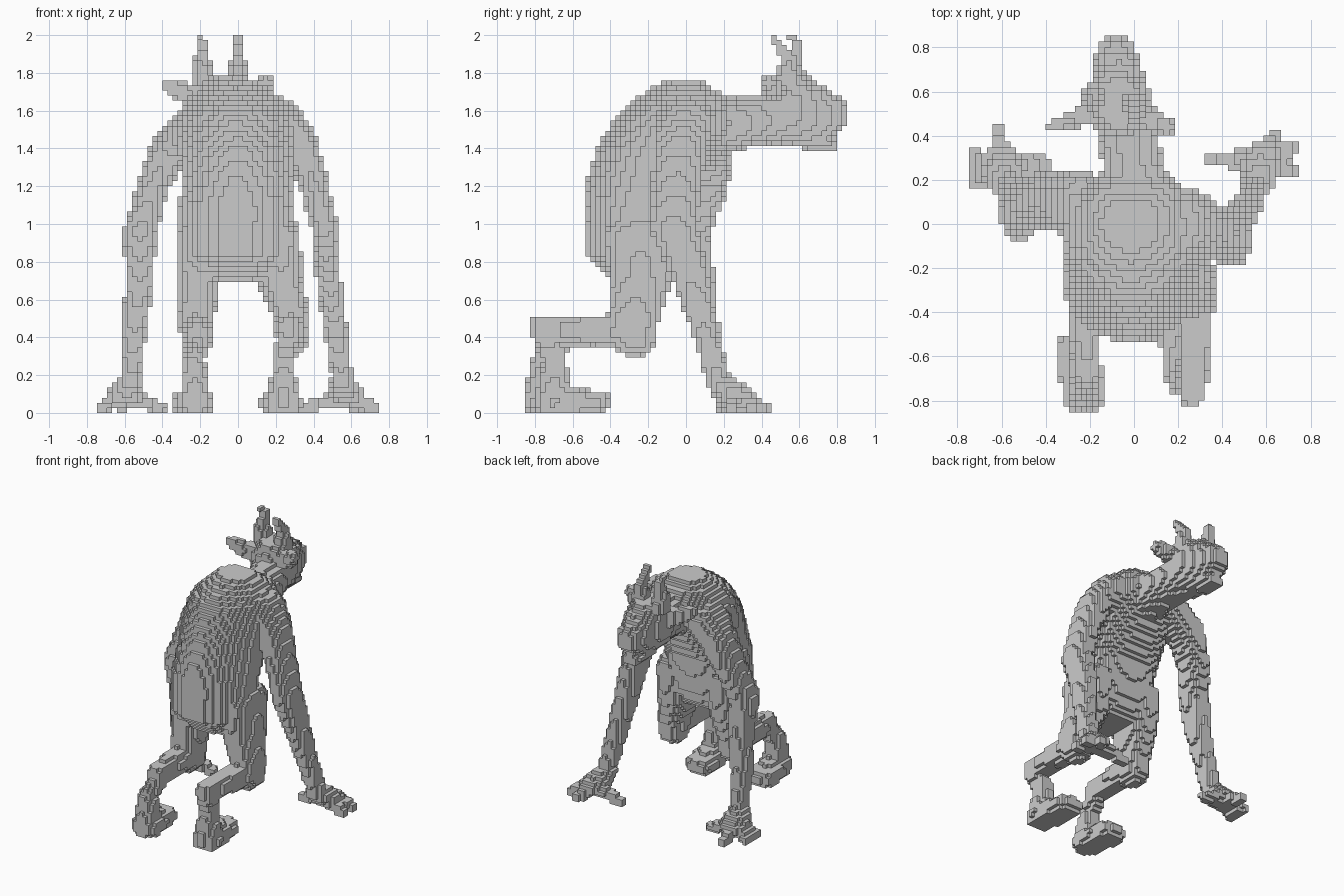
import bpy, bmesh, math
from mathutils import Vector

C = 2 / 75            # block size
owner = {}            # block cell -> part name


def fill(part, center, radii, power=2.3):
    """Fill the blocks inside one rounded ellipsoid."""
    lo = [math.floor((c - r) / C) for c, r in zip(center, radii)]
    hi = [math.ceil((c + r) / C) for c, r in zip(center, radii)]
    for i in range(lo[0], hi[0]):
        for j in range(lo[1], hi[1]):
            for k in range(max(0, lo[2]), hi[2]):
                p = [(n + 0.5) * C for n in (i, j, k)]
                d = sum((abs(a - c) / r) ** power for a, c, r in zip(p, center, radii))
                if d <= 1:
                    owner.setdefault((i, j, k), part)


def limb(part, *knots, power=2.3):
    """Sweep an ellipsoid through knots (x, y, z, rx, ry, rz)."""
    for a, b in zip(knots, knots[1:]):
        n = max(1, math.ceil((Vector(b[:3]) - Vector(a[:3])).length / (C * 0.5)))
        for s in range(n + 1):
            v = [p + (q - p) * s / n for p, q in zip(a, b)]
            fill(part, v[:3], v[3:], power)


def loft(part, rows, back=1.75, front=2.6):
    """Stack horizontal sections (z, x0, x1, y0, y1), sharper towards the back."""
    for a, b in zip(rows, rows[1:]):
        for k in range(round(a[0] / C), round(b[0] / C)):
            t = ((k + 0.5) * C - a[0]) / (b[0] - a[0])
            x0, x1, y0, y1 = [p + (q - p) * t for p, q in zip(a[1:], b[1:])]
            for i in range(math.floor(x0 / C), math.ceil(x1 / C)):
                for j in range(math.floor(y0 / C), math.ceil(y1 / C)):
                    u = abs((i + .5) * C - (x0 + x1) / 2) / ((x1 - x0) / 2)
                    v = ((j + .5) * C - (y0 + y1) / 2) / ((y1 - y0) / 2)
                    power = back if v < 0 else front
                    if u ** power + abs(v) ** power <= 1:
                        owner.setdefault((i, j, k), part)


# hunched torso
loft("torso", [
    (0.68, -.18, .17, -.38, -.15), (0.76, -.29, .28, -.46, -.09),
    (0.84, -.31, .29, -.54, -.06), (1.10, -.31, .29, -.545, -.02),
    (1.25, -.30, .29, -.525, .08), (1.40, -.31, .30, -.475, .18),
    (1.50, -.32, .30, -.415, .24), (1.60, -.30, .28, -.345, .24),
    (1.68, -.24, .22, -.24, .20), (1.76, -.13, .10, -.11, .09)])

# neck, skull, muzzle, chin
limb("neck", (0, .1, 1.52, .17, .12, .17), (0, .25, 1.53, .14, .1, .14),
     (-.04, .45, 1.55, .13, .1, .13))
limb("head", (-.06, .49, 1.61, .15, .09, .19), (-.07, .60, 1.61, .14, .09, .19),
     (-.075, .70, 1.58, .11, .08, .15), (-.08, .78, 1.58, .09, .075, .10))
limb("chin", (-.07, .60, 1.46, .10, .08, .05), (-.08, .75, 1.42, .07, .06, .045))

# ears
limb("left_ear", (-.2, .5, 1.67, .05, .05, .07), (-.31, .46, 1.70, .04, .03, .05),
     (-.38, .44, 1.74, .025, .02, .025))
limb("right_ear", (.06, .48, 1.69, .05, .05, .06), (.155, .44, 1.75, .025, .04, .045))

# horns
limb("left_horn", (-.18, .57, 1.76, .055, .07, .05), (-.19, .57, 1.86, .04, .05, .04),
     (-.19, .585, 1.94, .03, .03, .03), (-.2, .57, 1.98, .025, .025, .022))
limb("right_horn", (.0, .54, 1.76, .055, .07, .05), (.0, .54, 1.86, .04, .04, .04),
     (.0, .52, 1.91, .03, .03, .03), (.0, .48, 1.96, .025, .025, .03),
     (.0, .465, 1.98, .022, .022, .02))

# arms
limb("right_arm", (.22, .0, 1.53, .12, .17, .13), (.33, -.03, 1.42, .09, .14, .1),
     (.40, -.05, 1.22, .075, .125, .08), (.46, -.065, .98, .07, .125, .08),
     (.48, .03, .70, .065, .095, .06), (.52, .10, .42, .06, .065, .05),
     (.55, .16, .2, .055, .06, .05))
limb("left_arm", (-.24, .08, 1.50, .12, .16, .12), (-.37, .12, 1.38, .10, .13, .1),
     (-.45, .10, 1.2, .08, .12, .08), (-.52, .03, .96, .085, .105, .08),
     (-.52, .07, .70, .075, .08, .06), (-.55, .11, .42, .06, .07, .05),
     (-.565, .16, .2, .05, .06, .05))


# hands: a palm and spread fingers reaching the floor
def hand(part, wrist, palm, tips):
    limb(part, (*wrist, .06, .06, .06), (*palm, .10, .095, .045))
    for x, y in tips:
        limb(part, (*palm, .06, .06, .045), (x, y, .027, .027, .027, .027), power=3)


hand("right_hand", (.55, .16, .17), (.58, .28, .085),
     [(.73, .36), (.73, .235), (.63, .40), (.35, .30)])
hand("left_hand", (-.57, .17, .17), (-.60, .25, .085),
     [(-.73, .31), (-.73, .25), (-.72, .19), (-.62, .42), (-.39, .28)])


# back-bent legs: thigh, level shin, hock and foot
def leg(name, hip, knee, hock, ankle, toe):
    limb(name + "_thigh", (hip, -.24, .92, .11, .2, .12), (hip, -.24, .72, .12, .165, .1),
         (knee, -.28, .5, .09, .135, .1), (knee, -.27, .4, .085, .115, .1))
    limb(name + "_shin", (knee, -.3, .43, .085, .08, .085),
         (hock[0], hock[1], hock[2], .06, .075, .07), power=2.7)
    limb(name + "_hock", (hock[0], hock[1], hock[2] - .03, .055, .07, .05),
         (ankle[0], ankle[1] + .01, .28, .055, .06, .05),
         (ankle[0], ankle[1], .1, .075, .09, .07), power=2.5)
    limb(name + "_foot", (ankle[0], ankle[1], .06, .095, .09, .08),
         (*toe, .055, .10, .09, .06), power=2.6)


leg("right", .22, .285, (.265, -.75, .45), (.24, -.70), (.21, -.49))
leg("left", -.21, -.22, (-.215, -.65, .42), (-.23, -.765), (-.255, -.58))

# turn each part's outer block faces into an object
AXES = [(1, 0, 0), (0, 1, 0), (0, 0, 1)]
for part in dict.fromkeys(owner.values()):
    bm = bmesh.new()
    for cell in [c for c, p in owner.items() if p == part]:
        center = (Vector(cell) + Vector((.5, .5, .5))) * C
        for ax in range(3):
            u, v = Vector(AXES[(ax + 1) % 3]), Vector(AXES[(ax + 2) % 3])
            for s in (1, -1):
                n = Vector(AXES[ax]) * s
                if tuple(int(a + b) for a, b in zip(cell, n)) in owner:
                    continue
                ring = [(1, 1), (-1, 1), (-1, -1), (1, -1)][::s]
                bm.faces.new([bm.verts.new(center + (n + u * a + v * b) * C / 2)
                              for a, b in ring])
    bmesh.ops.remove_doubles(bm, verts=bm.verts, dist=C * 0.01)
    mesh = bpy.data.meshes.new(part)
    bm.to_mesh(mesh)
    bm.free()
    bpy.context.collection.objects.link(bpy.data.objects.new(part, mesh))
